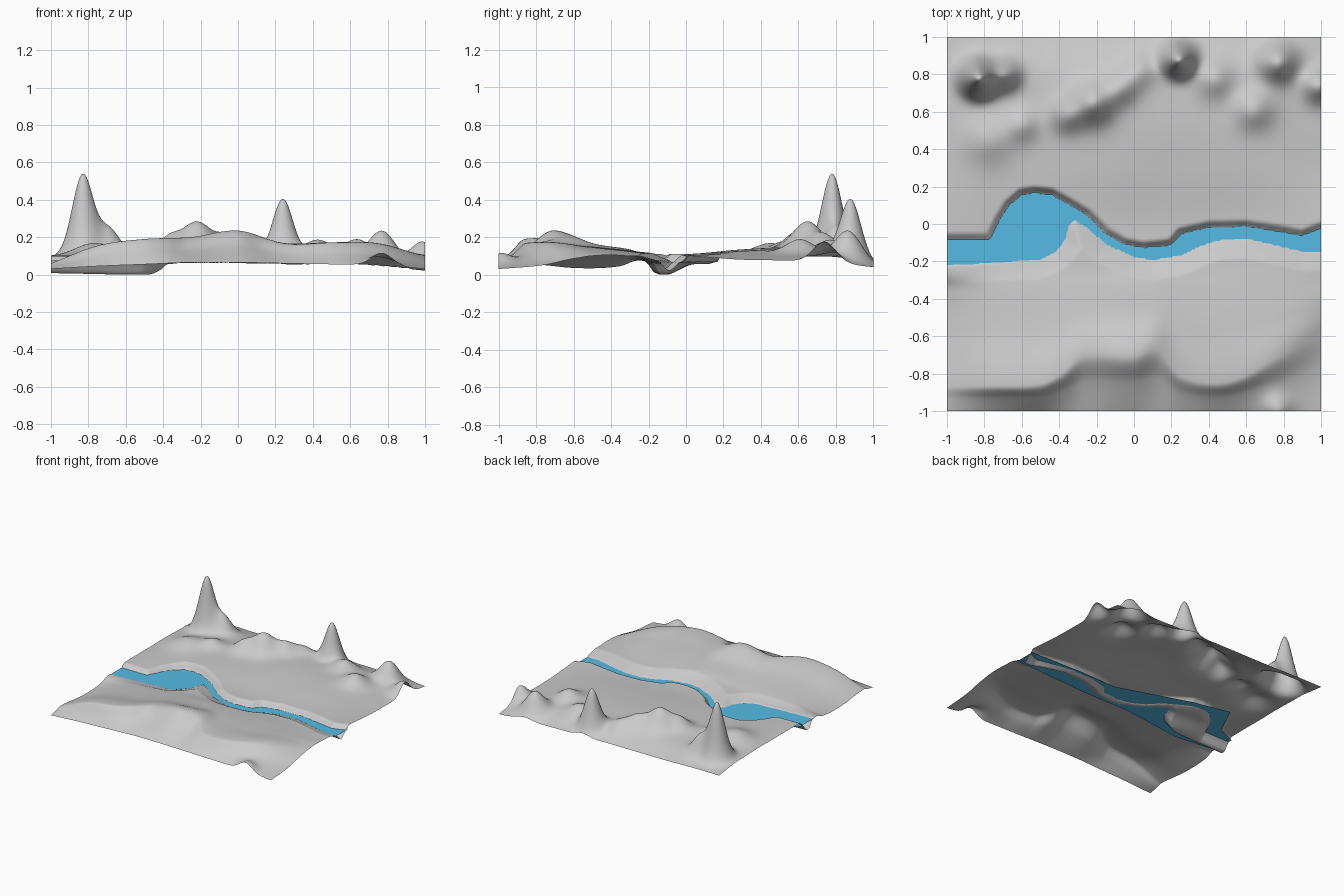
import bpy, bmesh, math

if "Cube" in bpy.data.objects:
    bpy.data.objects.remove(bpy.data.objects["Cube"])

N = 180          # grid cells per side
WATER_Z = 0.07


def material(name, rgb):
    m = bpy.data.materials.new(name)
    m.diffuse_color = (*rgb, 1)
    m.use_nodes = True
    m.node_tree.nodes["Principled BSDF"].inputs["Base Color"].default_value = m.diffuse_color
    return m


def spline(xs, ys, x):
    """Smooth curve through points (Hermite with finite-difference tangents)."""
    n = len(xs)
    i = 0
    while i < n - 2 and x > xs[i + 1]:
        i += 1

    def tangent(k):
        a, b = max(k - 1, 0), min(k + 1, n - 1)
        return (ys[b] - ys[a]) / (xs[b] - xs[a])
    h = xs[i + 1] - xs[i]
    t = (x - xs[i]) / h
    t2, t3 = t * t, t * t * t
    return ((2*t3 - 3*t2 + 1) * ys[i] + (t3 - 2*t2 + t) * h * tangent(i)
            + (3*t2 - 2*t3) * ys[i + 1] + (t3 - t2) * h * tangent(i + 1))


def smooth(t):
    t = min(max(t, 0), 1)
    return t * t * (3 - 2 * t)


# Broad land heights: one row per y, one column per x
COLS = [-1, -.75, -.5, -.25, 0, .25, .5, .75, 1]
LAND = {
    -1.0: [.03, .045, .055, .065, .065, .06, .055, .05, .03],
    -.85: [.045, .10, .13, .13, .15, .11, .11, .10, .05],
    -.72: [.06, .155, .19, .20, .235, .165, .17, .165, .09],
    -.5: [.035, .11, .14, .155, .165, .155, .155, .145, .105],
    -.33: [.045, .095, .115, .13, .14, .135, .135, .125, .10],
    -.23: [.09, .09, .10, .115, .12, .12, .12, .115, .10],
    0.0: [.10, .10, .11, .11, .11, .11, .105, .105, .10],
    .3: [.10, .115, .125, .13, .135, .13, .125, .11, .08],
    .55: [.10, .12, .13, .14, .145, .14, .13, .11, .075],
    .8: [.09, .11, .12, .13, .13, .12, .11, .10, .06],
    1.0: [.07, .07, .065, .065, .065, .06, .06, .05, .04],
}
ROWS = list(LAND)

# Path of the southern ridge: the -.72 row is bent onto this line
CREST_X = [-1, -.75, -.5, -.38, -.27, 0, .13, .25, .5, .75, 1]
CREST_Y = [-.87, -.87, -.86, -.80, -.71, -.71, -.68, -.82, -.85, -.73, -.57]

# Hills: x, y, height, spread
HILLS = [
    (-.83, .78, .43, .056), (.24, .88, .305, .054), (-.69, .80, .13, .055),
    (-.78, .45, .05, .085), (-.60, .53, .05, .06), (-.22, .65, .14, .075),
    (-.36, .58, .07, .06), (-.07, .73, .07, .06), (.03, .82, .05, .06),
    (.43, .78, .07, .07), (.77, .87, .15, .07), (.64, .61, .07, .07),
    (.99, .74, .11, .06), (.77, -1.0, .065, .055),
]

# River shoreline, north bank then south bank
NORTH = [(-1.2, -.08), (-.77, -.08), (-.72, .02), (-.67, .10), (-.6, .16), (-.53, .17),
         (-.44, .16), (-.35, .11), (-.25, .05), (-.15, -.05), (-.05, -.105), (.05, -.125),
         (.2, -.11), (.25, -.05), (.4, -.015), (.6, -.01), (.8, -.04), (.9, -.06),
         (1, -.02), (1.2, -.02)]
SOUTH = [(1.2, -.15), (1, -.15), (.9, -.15), (.8, -.125), (.6, -.08), (.45, -.09), (.35, -.12),
         (.25, -.17), (.1, -.195), (0, -.18), (-.15, -.11), (-.25, -.025), (-.32, .02),
         (-.345, -.01), (-.37, -.09), (-.42, -.15), (-.5, -.19), (-.8, -.21), (-1.2, -.23)]
SHORE = NORTH + SOUTH

# River bed height along x
BED_X = [-1, -.75, -.5, -.35, -.2, .2, .6, 1]
BED_Z = [.01, .005, 0, .025, .05, .055, .045, .02]


def shore_distance(x, y):
    """Distance to the shoreline (positive in the river), and whether the south bank is nearest."""
    best, inside, south = 9.0, False, False
    for k, ((ax, ay), (bx, by)) in enumerate(zip(SHORE, SHORE[1:] + SHORE[:1])):
        dx, dy = bx - ax, by - ay
        t = min(max(((x - ax) * dx + (y - ay) * dy) / (dx * dx + dy * dy), 0), 1)
        d = math.hypot(x - ax - t * dx, y - ay - t * dy)
        if d < best:
            best, south = d, k >= len(NORTH)
        if (ay > y) != (by > y) and x < ax + (y - ay) * dx / dy:
            inside = not inside
    return (best if inside else -best), south


def land_row(x, y):
    """Bend y so that the ridge row follows the crest path."""
    c = spline(CREST_X, CREST_Y, x)
    if y < c:
        return -1 + (y + 1) / (c + 1) * .28
    if y < -.25:
        return -.72 + (y - c) / (-.25 - c) * .47
    return y


def height(x, y, column):
    z = spline(ROWS, column, land_row(x, y))
    for hx, hy, h, s in HILLS:
        z += h * math.exp(-((x - hx) ** 2 + (y - hy) ** 2) / (2 * s * s))
    if -.4 < y < .35:
        d, south = shore_distance(x, y)
        if d > 0:
            # deep along the south side, shallow to the north
            bed = spline(BED_X, BED_Z, x)
            bed += (.058 - bed) * smooth((y + .12) / .17)
            z = WATER_Z - .002 + (bed - WATER_Z) * smooth(d / .06)
        elif south:
            z = WATER_Z + (z - WATER_Z) * min(1, .1 - d / .11)
        else:
            z = WATER_Z + (z - WATER_Z) * smooth(.2 - d / .045)
    return max(z, 0)


def add_object(name, bm, mat):
    me = bpy.data.meshes.new(name)
    bm.to_mesh(me)
    bm.free()
    me.materials.append(mat)
    ob = bpy.data.objects.new(name, me)
    bpy.context.collection.objects.link(ob)
    return ob


# Land sheet with hills and a carved river channel
bm = bmesh.new()
grid = []
for i in range(N + 1):
    x = -1 + 2 * i / N
    column = [spline(COLS, LAND[r], x) for r in ROWS]
    line = []
    for j in range(N + 1):
        y = -1 + 2 * j / N
        line.append(bm.verts.new((x, y, height(x, y, column))))
    grid.append(line)
for i in range(N):
    for j in range(N):
        f = bm.faces.new((grid[i][j], grid[i+1][j], grid[i+1][j+1], grid[i][j+1]))
        f.smooth = True
add_object("land", bm, material("light grey", (.59, .59, .59)))

# Flat water sheet, reaching a little under the banks
OUTLINE = [(-1, -.24), (-.64, -.28), (-.1, -.21), (.3, -.21), (1, -.17),
           (1, 0), (.5, .01), (.2, 0), (-.4, .2), (-.72, .27), (-.84, .02), (-1, -.05)]
bm = bmesh.new()
bm.faces.new([bm.verts.new((x, y, WATER_Z)) for x, y in OUTLINE])
bmesh.ops.triangulate(bm, faces=bm.faces[:])
add_object("river_water", bm, material("river blue", (.09, .50, .78)))
